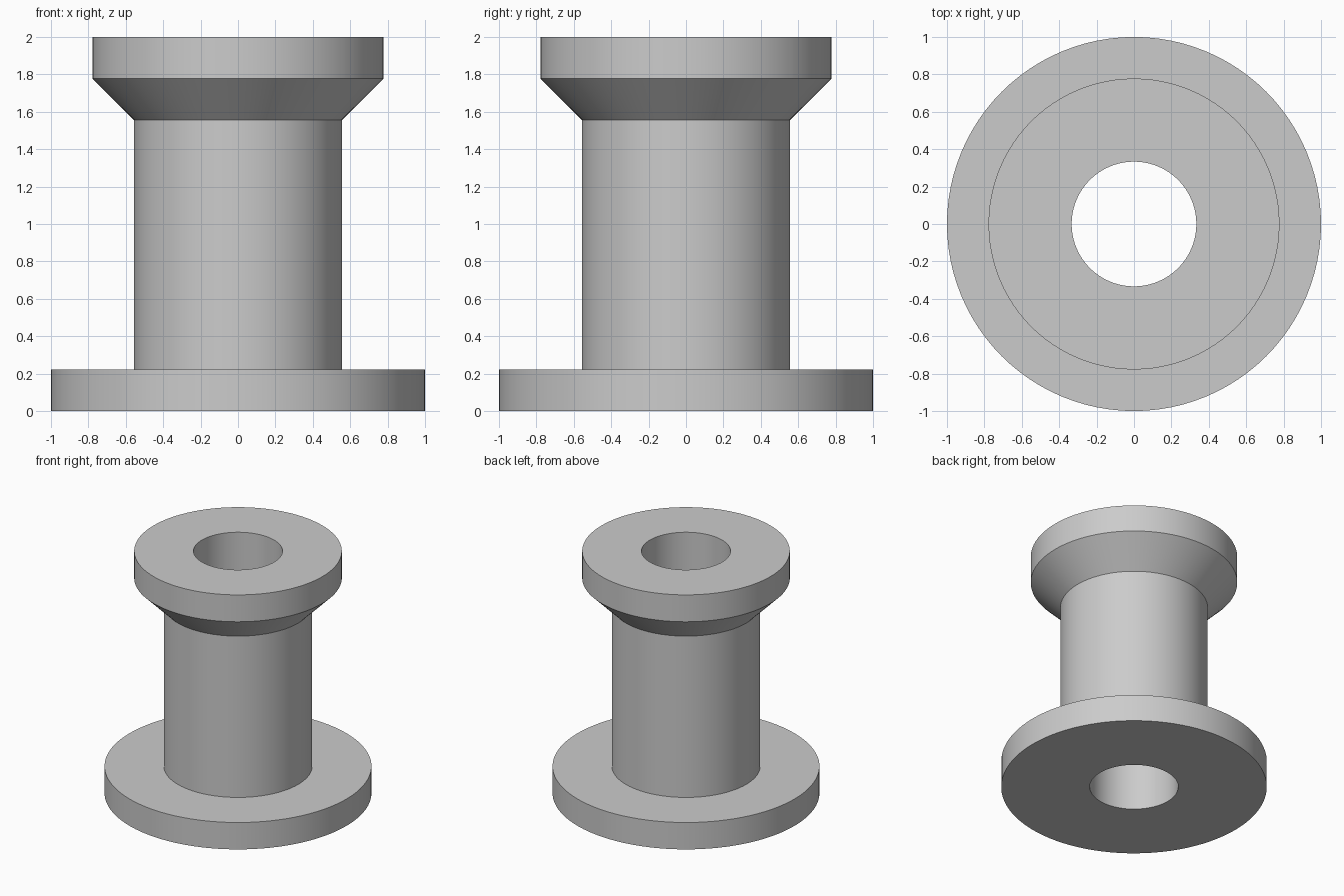
import bpy
import bmesh
from math import radians, tau
from mathutils import Vector

cube = bpy.data.objects.get("Cube")
if cube:
    bpy.data.objects.remove(cube, do_unlink=True)

# One plain grey for the whole part
grey = bpy.data.materials.new("plain_grey")
grey.use_nodes = True
colour = (0.6, 0.6, 0.6, 1)
grey.diffuse_color = colour
grey.node_tree.nodes["Principled BSDF"].inputs["Base Color"].default_value = colour

# Closed half section (radius, height) in ninths of a unit:
# bore, base flange, barrel, flared collar, top rim
UNIT = 1 / 9
SECTION = [(3, 0), (9, 0), (9, 2), (5, 2), (5, 14), (7, 16), (7, 18), (3, 18)]


def revolve(name, section, steps=96):
    """Spin a closed section around the z axis into a solid."""
    bm = bmesh.new()
    points = [bm.verts.new((r * UNIT, 0, z * UNIT)) for r, z in section]
    edges = [bm.edges.new((a, b)) for a, b in zip(points, points[1:] + points[:1])]
    bmesh.ops.spin(bm, geom=points + edges, cent=Vector(), axis=Vector((0, 0, 1)),
                   angle=tau, steps=steps)
    bmesh.ops.remove_doubles(bm, verts=bm.verts, dist=0.0001)
    bmesh.ops.recalc_face_normals(bm, faces=bm.faces)
    mesh = bpy.data.meshes.new(name)
    bm.to_mesh(mesh)
    bm.free()
    obj = bpy.data.objects.new(name, mesh)
    bpy.context.collection.objects.link(obj)
    return obj


# Hollow flanged bushing
bushing = revolve("flanged_bushing", SECTION)
bushing.data.materials.append(grey)
bpy.ops.object.select_all(action="DESELECT")
bushing.select_set(True)
bpy.context.view_layer.objects.active = bushing
bpy.ops.object.shade_smooth_by_angle(angle=radians(30))
